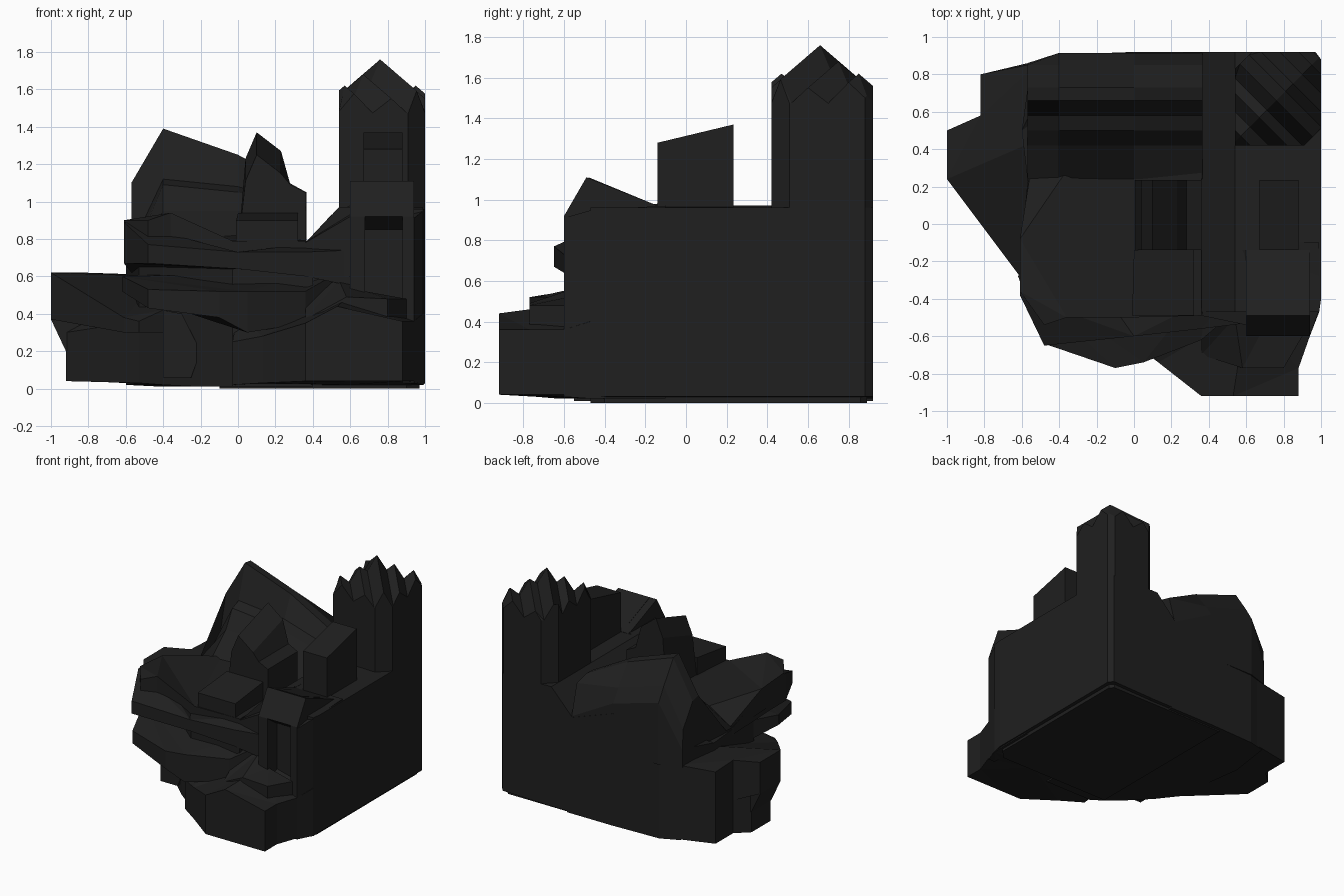
import bpy
import bmesh
from mathutils import Vector

default_cube = bpy.data.objects.get("Cube")
if default_cube:
    bpy.data.objects.remove(default_cube, do_unlink=True)

# One dark stone colour for everything
stone = bpy.data.materials.new("dark stone")
stone.use_nodes = True
stone_colour = (0.014, 0.014, 0.014, 1)
stone.diffuse_color = stone_colour
stone.node_tree.nodes["Principled BSDF"].inputs["Base Color"].default_value = stone_colour
stone.node_tree.nodes["Principled BSDF"].inputs["Roughness"].default_value = 0.9


def finish(name, mesh_builder):
    """Turn a bmesh into a flat shaded stone object."""
    bmesh.ops.triangulate(mesh_builder, faces=[f for f in mesh_builder.faces if len(f.verts) > 4])
    bmesh.ops.recalc_face_normals(mesh_builder, faces=mesh_builder.faces)
    mesh = bpy.data.meshes.new(name)
    mesh_builder.to_mesh(mesh)
    mesh_builder.free()
    mesh.materials.append(stone)
    part = bpy.data.objects.new(name, mesh)
    bpy.context.collection.objects.link(part)
    return part


def loft(name, rings):
    """Join matching rings of points and cap both ends."""
    mesh_builder = bmesh.new()
    loops = [[mesh_builder.verts.new(point) for point in ring] for ring in rings]
    for lower, upper in zip(loops, loops[1:]):
        for index in range(len(lower)):
            following = (index + 1) % len(lower)
            mesh_builder.faces.new((lower[index], lower[following], upper[following], upper[index]))
    mesh_builder.faces.new(loops[0])
    mesh_builder.faces.new(loops[-1])
    return finish(name, mesh_builder)


def slab(name, outline):
    """Rock slab: each corner gives x, y, underside height and top height."""
    return loft(name, [[(x, y, low) for x, y, low, high in outline],
                       [(x, y, high) for x, y, low, high in outline]])


def prism_along_y(name, profile, start, end, end_lift=0):
    """Front profile of x, z pushed back in depth; high points may rise to the back."""
    return loft(name, [[(x, start, z) for x, z in profile],
                       [(x, end, z + (end_lift if z > 1.1 else 0)) for x, z in profile]])


def prism_along_x(name, profile, start, end):
    """Side profile of y, z pushed across the width."""
    return loft(name, [[(start, y, z) for y, z in profile],
                       [(end, y, z) for y, z in profile]])


# Solid core under the ledges, set back at the lower left
slab("core_rock", [
    (-.53, -.1, .03, .66), (-.4, -.24, .02, .7), (-.2, -.42, .01, .7), (-.03, -.55, .01, .7),
    (.4, -.55, .01, .7), (.4, .92, .01, .76), (0, .92, .01, .9), (-.4, .905, .01, .9),
    (-.55, .86, .02, .74), (-.6, .5, .02, .67)])

# Right terrace: valley slope, flat top, clipped back corner, chamfered underside
prism_along_y("valley_slope", [(.36, .02), (.36, .78), (.54, .97), (.6, .97), (.6, .02)], -.47, .92)
slab("right_terrace", [(.54, -.47, .02, .97), (.99, -.47, .02, .96), (1, -.4, .03, .96),
                       (1, .88, .03, .96), (.97, .92, .03, .96), (.54, .92, .02, .97)])
slab("underside", [(-.1, -.47, 0, .03), (.9, -.47, 0, .03), (.97, -.4, 0, .03),
                   (.97, .86, 0, .03), (.94, .89, 0, .03), (-.1, .89, 0, .03)])

# Left wing: foot below, overhanging shelf above
slab("left_foot", [
    (-.92, .25, .04, .3), (-.92, .49, .04, .4), (-.82, .58, .04, .5), (-.82, .8, .04, .6),
    (-.4, .9, .02, .6), (-.4, -.2, .02, .36), (-.53, -.1, .03, .36)])
prism_along_y("left_undercut", [(-.92, .2), (-1, .37), (-.8, .4), (-.8, .2)], .245, .495)
slab("left_shelf", [
    (-1, .24, .37, .62), (-1, .5, .37, .62), (-.82, .58, .3, .62), (-.82, .8, .3, .61),
    (-.52, .86, .3, .61), (-.4, .5, .3, .6), (-.4, -.3, .3, .42), (-.53, -.36, .3, .36),
    (-.61, -.28, .3, .38)])

# Front foot that steps up towards the doorway
slab("front_foot", [
    (-.03, -.62, .02, .25), (.13, -.74, .03, .28), (.36, -.92, .04, .35), (.53, -.92, .04, .44),
    (.88, -.92, .04, .36), (.88, -.77, .04, .36), (.94, -.6, .04, .36),
    (.99, -.47, .02, .4), (.6, -.47, .02, .5), (0, -.4, .02, .4)])
slab("front_step", [
    (.36, -.7, .3, .37), (.58, -.77, .36, .49), (.8, -.77, .34, .48),
    (.9, -.6, .34, .48), (.68, -.58, .4, .52), (.54, -.5, .4, .58), (.36, -.5, .3, .52)])
prism_along_y("foot_buttress", [(-.4, .06), (-.4, .42), (-.3, .4), (-.2, .2), (-.25, .06)], -.4, -.2)

# Stacked front ledges
slab("lower_ledge", [
    (-.62, -.28, .52, .6), (-.48, -.64, .43, .53), (-.1, -.77, .38, .52), (.05, -.74, .3, .52),
    (.36, -.62, .35, .52), (.5, -.5, .4, .6), (.4, -.3, .4, .62), (-.4, .2, .38, .62)])
slab("upper_ledge", [
    (-.61, -.2, .67, .89), (-.61, -.38, .67, .89), (-.48, -.65, .67, .77), (0, -.6, .64, .73),
    (.36, -.56, .6, .73), (.6, -.53, .55, .74), (.6, -.3, .6, .8),
    (.36, .42, .6, .78), (-.5, .42, .6, .69), (-.57, .22, .62, .68)])
slab("upper_plateau", [
    (-.61, -.08, .7, .88), (-.61, -.36, .7, .9), (-.48, -.54, .7, .9), (-.36, -.5, .7, .94),
    (-.03, -.5, .7, .79), (.36, -.49, .7, .79), (.36, .3, .7, .8), (0, .3, .7, .82),
    (-.35, .3, .65, .8), (-.56, .24, .64, .69)])

# Doorway column: two posts, a recessed back and a lintel
side_profile = [(-.6, .34), (-.6, .92), (-.49, 1.11), (-.14, .97), (-.14, .34)]
prism_along_x("left_post", side_profile, .6, .68)
prism_along_x("right_post", side_profile, .88, .94)
prism_along_x("door_back", [(max(y, -.48), z) for y, z in side_profile], .66, .9)
prism_along_x("door_lintel", [(-.6, .92), (-.49, 1.11), (-.14, .97), (-.14, .86), (-.5, .85)], .66, .9)
slab("right_cheek", [(.88, -.6, .03, .9), (.94, -.6, .03, .91), (.99, -.46, .02, .95),
                     (.99, -.1, .02, .97), (.88, -.1, .02, .97)])
slab("post_slope", [(.36, -.49, .6, .78), (.6, -.54, .6, .92), (.6, -.14, .6, .98), (.5, -.14, .6, .93)])

# Loose blocks on top
prism_along_y("terrace_block", [(.67, .9), (.67, 1.28), (.88, 1.28), (.88, .9)], -.14, .235, .09)
prism_along_y("pointed_block", [(0, .75), (.04, 1.11), (.1, 1.25), (.23, 1.15), (.28, 1.09),
                                (.36, 1.05), (.36, .75)], -.14, .235, .12)
slab("low_block", [(-.01, -.49, .7, .9), (.32, -.49, .7, .9), (.32, -.14, .7, .94), (0, -.14, .7, .94)])

# Back ridge: stepped front, crest towards the rear; heights run front to back
depths = (.24, .42, .5, .58, .66, .73, .85, .915)
sections = {
    -.57: (.68, .69, .72, .76, 1.1, 1.08, .9, .74),
    -.4: (.79, .95, 1.09, 1.12, 1.39, 1.38, 1.2, 1.09),
    0: (.82, .95, 1.05, 1.08, 1.25, 1.24, 1.08, .98),
    .365: (.79, .84, .95, .97, 1.05, 1.05, 1.02, .78),
}
loft("back_ridge", [[(x, depths[0], .6)]
                    + [(x, min(y, .86) if x < -.5 else y, z) for y, z in zip(depths, heights)]
                    + [(x, .86 if x < -.5 else depths[-1], .6)]
                    for x, heights in sections.items()])

# Corner tower: a box with clipped corners, cut along diagonals and raised into teeth
teeth = {.96: -.27, 1.04: -.14, 1.14: -.2, 1.24: -.08, 1.32: -.12, 1.42: 0,
         1.52: -.12, 1.6: -.08, 1.7: -.2, 1.8: -.14, 1.88: -.25}
tower = bmesh.new()
bmesh.ops.create_cube(tower, size=1)
for vert in tower.verts:
    vert.co = Vector((.77 + vert.co.x * .46, .67 + vert.co.y * .5, .9 if vert.co.z < 0 else 1.5))


def cut_tower(point, normal, clip=False):
    bmesh.ops.bisect_plane(tower, geom=tower.verts[:] + tower.edges[:] + tower.faces[:],
                           plane_co=point, plane_no=normal, clear_outer=clip)


for offset, normal in ((.49, (1, -1, 0)), (-.29, (-1, 1, 0)), (1.88, (1, 1, 0))):
    cut_tower((offset, 0, 0), normal, clip=True)
    bmesh.ops.holes_fill(tower, edges=tower.edges[:], sides=0)
cut_tower((.1, 0, 0), (1, -1, 0))
for total in list(teeth)[1:-1]:
    cut_tower((total, 0, 0), (1, 1, 0))
for vert in tower.verts:
    if vert.co.z > 1.4:
        total = vert.co.x + vert.co.y
        nearest = min(teeth, key=lambda value: abs(value - total))
        vert.co.z = 1.76 + teeth[nearest] - .43 * abs(vert.co.x - vert.co.y - .1)
finish("corner_tower", tower)
